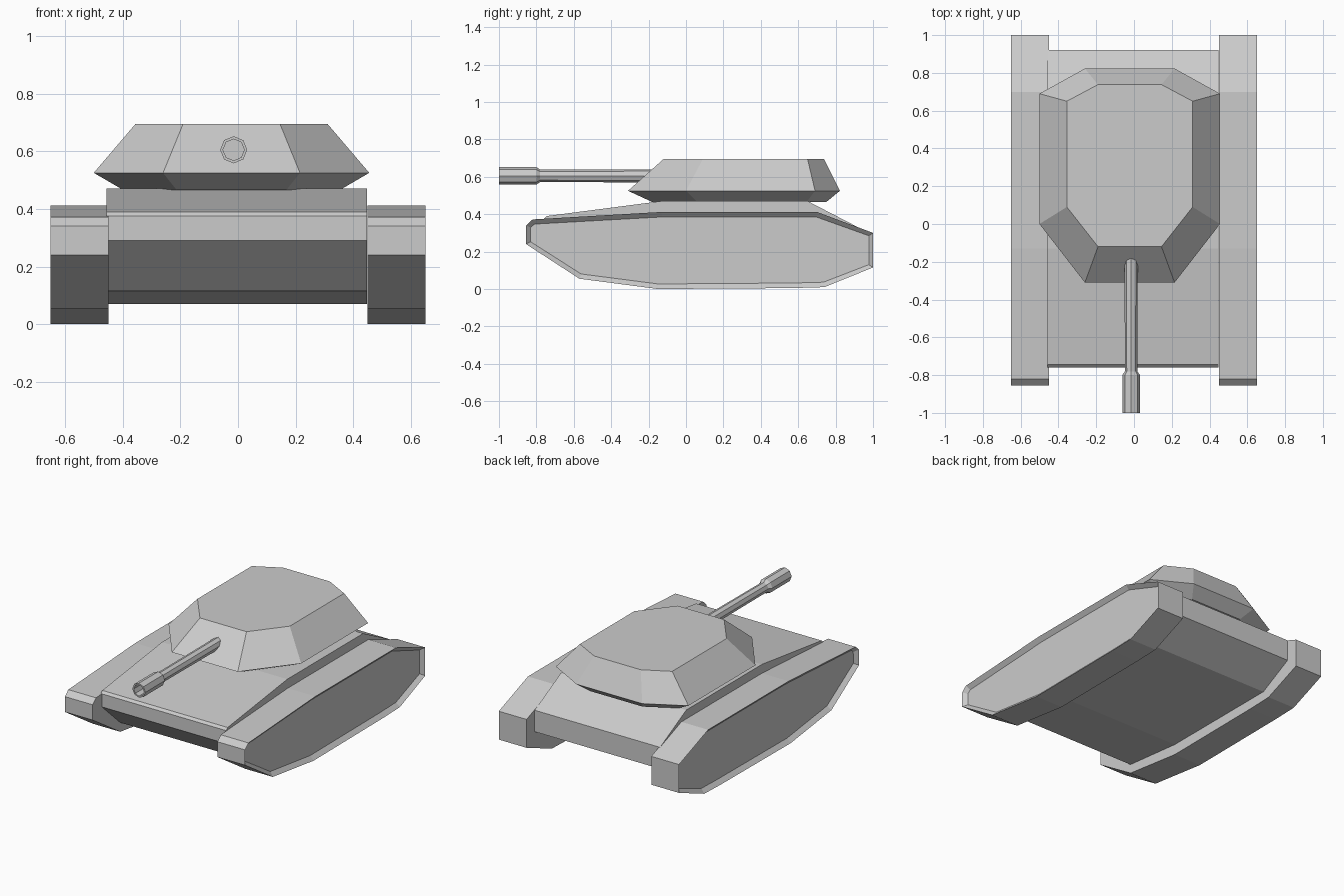
import bpy, bmesh
from math import sin, cos, tau

if "Cube" in bpy.data.objects:
    bpy.data.objects.remove(bpy.data.objects["Cube"])


def loft(name, rings, edit=None):
    """Skin a list of equal-length point rings and cap both ends."""
    bm = bmesh.new()
    vs = [[bm.verts.new(p) for p in ring] for ring in rings]
    n = len(vs[0])
    for a, b in zip(vs, vs[1:]):
        for i in range(n):
            j = (i + 1) % n
            bm.faces.new((a[i], a[j], b[j], b[i]))
    bm.faces.new(vs[0])
    end = bm.faces.new(vs[-1])
    bmesh.ops.recalc_face_normals(bm, faces=bm.faces)
    if edit:
        edit(bm, end)
    me = bpy.data.meshes.new(name)
    bm.to_mesh(me)
    bm.free()
    ob = bpy.data.objects.new(name, me)
    bpy.context.collection.objects.link(ob)
    return ob


def prism(name, profile, x0, x1, edit=None):
    """Extrude a (y, z) side profile across x."""
    return loft(name, [[(x, y, z) for y, z in profile] for x in (x0, x1)], edit)


def recess(bm, face):
    """Sink the outer track panel inside a thin rim."""
    bmesh.ops.inset_region(bm, faces=[face], thickness=0.027)
    bmesh.ops.translate(bm, verts=face.verts, vec=face.normal * -0.025)


# Hull
hull = [(-0.76, 0.29), (-0.76, 0.375), (-0.745, 0.39), (-0.13, 0.47),
        (0.65, 0.47), (0.92, 0.33), (0.92, 0.19), (0.69, 0.07),
        (-0.15, 0.07), (-0.57, 0.115)]
prism("hull", hull, -0.457, 0.447)

# Tracks
track = [(-0.855, 0.24), (-0.855, 0.34), (-0.82, 0.372), (-0.13, 0.412),
         (0.70, 0.412), (1.0, 0.30), (1.0, 0.115), (0.74, 0.01),
         (0.57, 0.005), (-0.15, 0.0), (-0.57, 0.055)]
for side, s in (("left", -1), ("right", 1)):
    prism(side + "_track", track, s * 0.45, s * 0.65, recess)


# Turret: three stacked octagons
def octagon(z, wide, narrow, front, front_side, back_side, back, cx=-0.0225):
    half = [(narrow, front), (wide, front_side), (wide, back_side), (narrow, back)]
    pts = half + [(-x, y) for x, y in reversed(half)]
    return [(cx + x, y, z) for x, y in pts]


loft("turret", [
    octagon(0.465, 0.375, 0.19, -0.18, 0.06, 0.645, 0.75),
    octagon(0.525, 0.478, 0.2375, -0.31, 0.0, 0.69, 0.823),
    octagon(0.695, 0.333, 0.168, -0.12, 0.09, 0.65, 0.738)])

# Gun barrel with hollow muzzle
gun = [(-0.90, 0.037), (-1.0, 0.037), (-1.0, 0.047), (-0.80, 0.047),
       (-0.78, 0.033), (-0.25, 0.035), (-0.10, 0.035)]
loft("gun_barrel", [
    [(-0.015 + r * sin(i * tau / 8), y, 0.605 + r * cos(i * tau / 8)) for i in range(8)]
    for y, r in gun])
